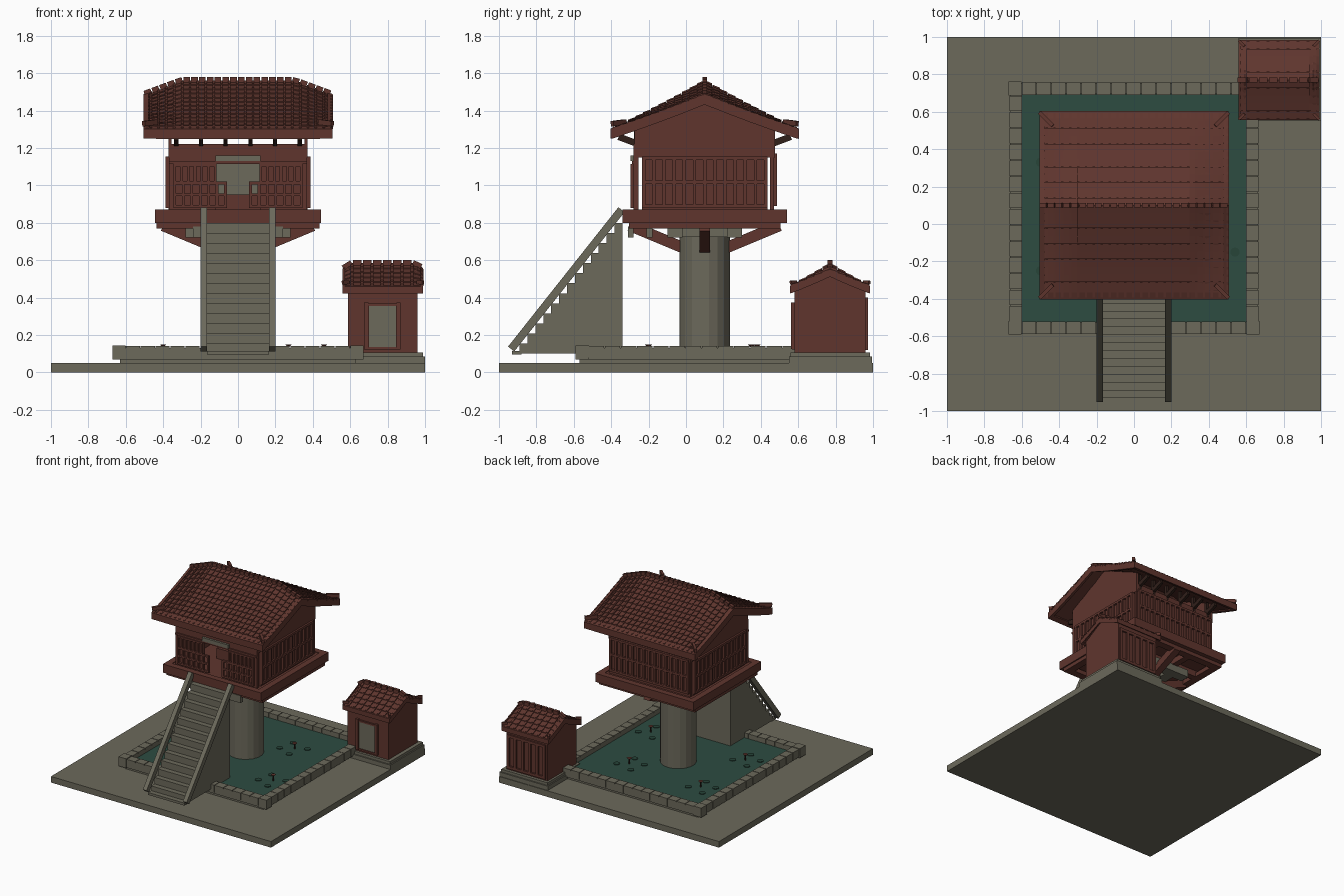
import bpy, bmesh, math
from mathutils import Vector, Matrix

cube = bpy.data.objects.get("Cube")
if cube:
    bpy.data.objects.remove(cube, do_unlink=True)


def material(name, *rgb):
    m = bpy.data.materials.new(name)
    m.use_nodes = True
    m.diffuse_color = (*rgb, 1)
    m.node_tree.nodes["Principled BSDF"].inputs["Base Color"].default_value = (*rgb, 1)
    return m


stone = material("grey_stone", 0.15, 0.142, 0.105)
wood = material("red_brown_wood", 0.115, 0.036, 0.027)
dark = material("dark_wood", 0.03, 0.014, 0.01)
water = material("green_water", 0.026, 0.072, 0.053)
leaf = material("lily_green", 0.02, 0.058, 0.04)


# Each solid is eight corners: a lower loop and an upper loop
def box(x0, x1, y0, y1, z0, z1):
    return [(x, y, z) for z in (z0, z1) for x, y in ((x0, y0), (x1, y0), (x1, y1), (x0, y1))]


def bar(p, q, w, h):
    p, q = Vector(p), Vector(q)
    side = (q - p).cross(Vector((0, 0, 1))).normalized()
    up = side.cross(q - p).normalized() * h / 2
    side *= w / 2
    return [c + s for s in (-up, up) for c in (p - side, p + side, q + side, q - side)]


def finish(name, mat, bm):
    bmesh.ops.recalc_face_normals(bm, faces=bm.faces)
    mesh = bpy.data.meshes.new(name)
    bm.to_mesh(mesh)
    bm.free()
    mesh.materials.append(mat)
    obj = bpy.data.objects.new(name, mesh)
    bpy.context.collection.objects.link(obj)
    return obj


def make(name, mat, solids):
    bm = bmesh.new()
    for pts in solids:
        v = [bm.verts.new(p) for p in pts]
        bm.faces.new(v[:4])
        bm.faces.new(v[4:])
        for i in range(4):
            j = (i + 1) % 4
            bm.faces.new((v[i], v[j], v[j + 4], v[i + 4]))
    return finish(name, mat, bm)


def discs(name, mat, places, r, r2, depth, sides):
    bm = bmesh.new()
    for p in places:
        bmesh.ops.create_cone(bm, cap_ends=True, segments=sides, radius1=r, radius2=r2,
                              depth=depth, matrix=Matrix.Translation(p))
    return finish(name, mat, bm)


def lattice(a0, a1, z0, z1, cols, rows, t, place):
    """Bars in a plane; place(a0, a1, z0, z1) turns each into a solid."""
    out = []
    for i in range(cols + 1):
        a = a0 + (a1 - a0 - t) * i / cols
        out.append(place(a, a + t, z0, z1))
    for j in range(rows + 1):
        z = z0 + (z1 - z0 - t) * j / rows
        out.append(place(a0, a1, z, z + t))
    return out


def ring(hx, hy, w, z0, z1, cy):
    return [box(-hx, hx, cy - hy, cy - hy + w, z0, z1), box(-hx, hx, cy + hy - w, cy + hy, z0, z1),
            box(-hx, w - hx, cy - hy, cy + hy, z0, z1), box(hx - w, hx, cy - hy, cy + hy, z0, z1)]


def tiled_roof(name, cx, cy, hx, hy, ridge, drop, flat, eave, thick, cols, rows):
    """Gable roof whose ridge droops at both ends, covered in tiles."""
    def surf(u, v, side, lift):
        top = ridge - drop * max(0, (abs(u) - flat) / (1 - flat))
        z = top + (eave - top) * v * (1.1 - 0.1 * v)
        return (cx + u * hx, cy + side * v * hy, z + lift)

    def patch(u0, u1, v0, v1, side, low, high, tilt=0):
        edge = ((u0, v0, 0), (u1, v0, 0), (u1, v1, tilt), (u0, v1, tilt))
        return [surf(u, v, side, l + t) for l in (low, high) for u, v, t in edge]

    shell, tiles, caps, trim = [], [], [], []
    stations = (-1, -flat, flat, 1)
    for side in (-1, 1):
        for u0, u1 in zip(stations, stations[1:]):
            shell += [patch(u0, u1, k / 4, (k + 1) / 4, side, -thick, 0) for k in range(4)]
            trim.append(patch(u0, u1, 0.94, 1.02, side, -thick * 1.2, thick * 0.3))
        for i in range(cols):
            u, du = 2 * i / cols - 1, 2 / cols
            for j in range(rows):
                v0, v1 = j / rows, (j + 0.97) / rows
                tiles.append(patch(u, u + du * 0.9, v0, v1, side, -0.002, 0.003, 0.006))
                caps.append(patch(u + du * 0.75, u + du * 1.05, v0, v1, side, 0, 0.01, 0.006))
        for s in (-1, 1):
            for k in range(4):
                trim.append(patch(s, s * 0.95, k / 4, (k + 1) / 4, side, -thick * 1.3, 0.012))
            tip = Vector(surf(s, 1, side, thick))
            inner = Vector(surf(s * 0.86, 0.86, side, thick * 0.5))
            trim.append(bar(inner, tip, thick * 0.6, thick * 0.8))
    make(name + "_shell", wood, shell)
    make(name + "_tiles", wood, tiles)
    make(name + "_tile_caps", wood, caps)
    make(name + "_trim", wood, trim)
    crest = []
    for i in range(cols):
        a, b = ((2 * k / cols - 1) * 0.99 for k in (i, i + 0.85))
        crest.append(bar(surf(a, 0, 1, 0.012), surf(b, 0, 1, 0.012), 0.025, 0.03))
    make(name + "_ridge", wood, crest)


# Ground and pond
CY = 0.1
PY = 0.085
make("ground_slab", stone, [box(-1, 1, -1, 1, 0, 0.05)])
make("pond_plinth", stone, ring(0.63, 0.655, 0.04, 0.05, 0.07, PY))
make("pond_wall", stone, ring(0.66, 0.67, 0.06, 0.07, 0.13, PY))
make("pond_water", water, [box(-0.61, 0.61, -0.53, 0.7, 0.05, 0.1)])
coping = []
for s in (-1, 1):
    for n, half, is_x in ((15, 0.6, True), (14, 0.605, False)):
        for i in range(n):
            a = -half + 2 * half * i / n
            b = a + 2 * half / n - 0.005
            if is_x:
                e = sorted((PY + s * 0.606, PY + s * 0.673))
                coping.append(box(a, b, *e, 0.08, 0.14))
            else:
                e = sorted((s * 0.6, s * 0.665))
                coping.append(box(*e, PY + a, PY + b, 0.08, 0.14))
    for t in (-1, 1):
        x, y = s * 0.637, PY + t * 0.64
        coping.append(box(x - 0.035, x + 0.035, y - 0.037, y + 0.037, 0.068, 0.145))
make("pond_coping", stone, coping)

# Water lilies
spots = [(0.27, 0.35), (0.46, -0.2), (-0.4, 0.38), (-0.4, -0.2)]
pads = [(x + dx, y + dy, 0.102) for x, y in spots
        for dx, dy in ((0.08, 0.05), (-0.07, 0.08), (0.02, -0.1), (-0.1, -0.05))]
discs("lily_pads", leaf, pads, 0.025, 0.025, 0.006, 10)
discs("lily_stems", dark, [(x, y, 0.12) for x, y in spots], 0.005, 0.005, 0.04, 6)
discs("lily_flowers", wood, [(x, y, 0.143) for x, y in spots], 0.006, 0.02, 0.014, 6)

# Pillar and supports
discs("pillar", stone, [(0, CY, 0.41)], 0.136, 0.136, 0.72, 18)
make("pillar_head", stone, [box(-0.28, 0.28, CY - s - 0.04, CY - s + 0.04, 0.72, 0.78) for s in (-0.16, 0.16)]
     + [box(s - 0.04, s + 0.04, CY - 0.2, CY + 0.2, 0.725, 0.78) for s in (-0.16, 0.16)]
     + [box(-0.24, 0.24, y, y + 0.03, 0.72, 0.78) for y in (-0.31, -0.21)])
make("diagonal_struts", wood,
     [bar((dx * 0.1, CY + dy * 0.1, 0.66), (dx * 0.4, CY + dy * 0.4, 0.785), 0.055, 0.06)
      for dx, dy in ((1, 0), (-1, 0), (0, 1), (0, -1))])

# Platform
make("platform_floor", wood, [box(-0.41, 0.41, CY - 0.41, CY + 0.41, 0.82, 0.865)])
make("platform_rim", wood, ring(0.445, 0.44, 0.05, 0.8, 0.87, CY))
make("platform_joists", wood, ring(0.435, 0.405, 0.06, 0.77, 0.805, CY)
     + [box(-0.42, 0.42, CY + k - 0.025, CY + k + 0.025, 0.77, 0.825) for k in (-0.15, 0.15)]
     + [box(k - 0.025, k + 0.025, CY - 0.4, CY + 0.4, 0.775, 0.825) for k in (-0.15, 0.15)])

# Stairs
N = 13
rise, run = 0.7 / N, 0.55 / N
make("stair_steps", stone, [box(-0.165, 0.165, -0.89 + i * run, -0.34, 0.1 + i * rise, 0.1 + (i + 1) * rise)
                            for i in range(N)] + [box(-0.165, 0.165, -0.93, -0.88, 0.095, 0.115)])
make("stair_rails", stone, [bar((s * 0.182, -0.935, 0.125), (s * 0.182, -0.345, 0.87), 0.035, 0.042)
                            for s in (-1, 1)])

# Hall walls, with an open doorway at the front
walls = [box(-0.37, 0.37, 0.45, 0.47, 0.86, 1.22), box(-0.37, 0.37, -0.28, -0.255, 1.16, 1.22)]
rails, front = [], []
for s in (-1, 1):
    x0, x1 = sorted((s * 0.12, s * 0.37))
    walls.append(box(x0, x1, -0.28, -0.255, 0.86, 1.22))
    x0, x1 = sorted((s * 0.355, s * 0.372))
    walls.append(box(x0, x1, -0.235, 0.435, 0.86, 1.16))
    # Gable: two halves rising to the ridge
    for t in (-1, 1):
        low = [(x, y, 1.15) for x, y in ((x0, CY), (x1, CY), (x1, CY + t * 0.375), (x0, CY + t * 0.375))]
        walls.append(low + [(x, y, 1.5 if y == CY else 1.31) for x, y, _ in low])
    x0, x1 = sorted((s * 0.37, s * 0.387))
    rails += lattice(-0.235, 0.435, 0.88, 1.155, 12, 2, 0.018,
                     lambda a, b, c, d: box(x0, x1, a, b, c, d))
    for inner, z0, z1, rows in ((0.06, 0.88, 1.02, 2), (0.115, 1.01, 1.115, 1)):
        a0, a1 = sorted((s * inner, s * 0.345))
        front += lattice(a0, a1, z0, z1, 6, rows, 0.014,
                         lambda a, b, c, d: box(a, b, -0.297, -0.279, c, d))
make("hall_walls", wood, walls)
make("side_lattice", wood, rails)
make("front_lattice", wood, front)
make("back_lattice", wood, lattice(-0.36, 0.36, 0.89, 1.17, 14, 2, 0.018,
                                   lambda a, b, c, d: box(a, b, 0.468, 0.487, c, d)))
make("front_beam", wood, [box(-0.37, 0.37, -0.29, -0.27, 1.115, 1.13)])
make("door_plaque", stone, [box(-0.12, 0.12, -0.298, -0.28, 1.13, 1.16)])
make("altar_base", wood, [box(-0.18, 0.18, -0.02, 0.2, 0.86, 0.95)])
make("altar", stone, [box(-0.13, 0.13, 0.02, 0.16, 0.95, 1.15)])

# Main roof with rafters and eave braces
tiled_roof("main_roof", 0, CY, 0.505, 0.495, 1.552, 0.075, 0.6, 1.295, 0.035, 24, 12)
xs = [-0.33 + 0.132 * i for i in range(6)]
make("rafters", dark, [bar((x, CY + t * 0.34, 1.215), (x, CY + t * 0.46, 1.26), 0.022, 0.035)
                       for x in xs for t in (-1, 1)])
make("rafter_posts", dark, [box(x - 0.011, x + 0.011, y - 0.012, y + 0.012, 1.19, 1.31)
                            for x in xs for y in (-0.265, 0.46)])

# Small shrine
SX, SY = 0.775, 0.77
make("shrine_base", stone, [box(0.56, 1, 0.55, 0.995, 0.05, 0.085), box(0.57, 0.99, 0.56, 0.985, 0.085, 0.107)])
body = [box(0.587, 0.96, 0.58, 0.96, 0.1, 0.44)]
for t in (-1, 1):
    low = [(x, y, 0.43) for x, y in ((0.587, SY), (0.96, SY), (0.96, SY + t * 0.19), (0.587, SY + t * 0.19))]
    body.append(low + [(x, y, 0.54 if y == SY else 0.45) for x, y, _ in low])
make("shrine_body", wood, body)
make("shrine_door", stone, [box(0.7, 0.845, 0.573, 0.581, 0.135, 0.355)])
make("shrine_door_frame", wood, [box(x, x + 0.022, 0.562, 0.582, 0.125, 0.375) for x in (0.675, 0.848)]
     + [box(0.675, 0.87, 0.566, 0.582, z, z + 0.014) for z in (0.122, 0.355)])
make("shrine_back_lattice", wood, lattice(0.6, 0.95, 0.12, 0.4, 5, 1, 0.022,
                                          lambda a, b, c, d: box(a, b, 0.958, 0.974, c, d)))
tiled_roof("shrine_roof", SX, SY, 0.215, 0.21, 0.574, 0.03, 0.85, 0.455, 0.025, 8, 5)
